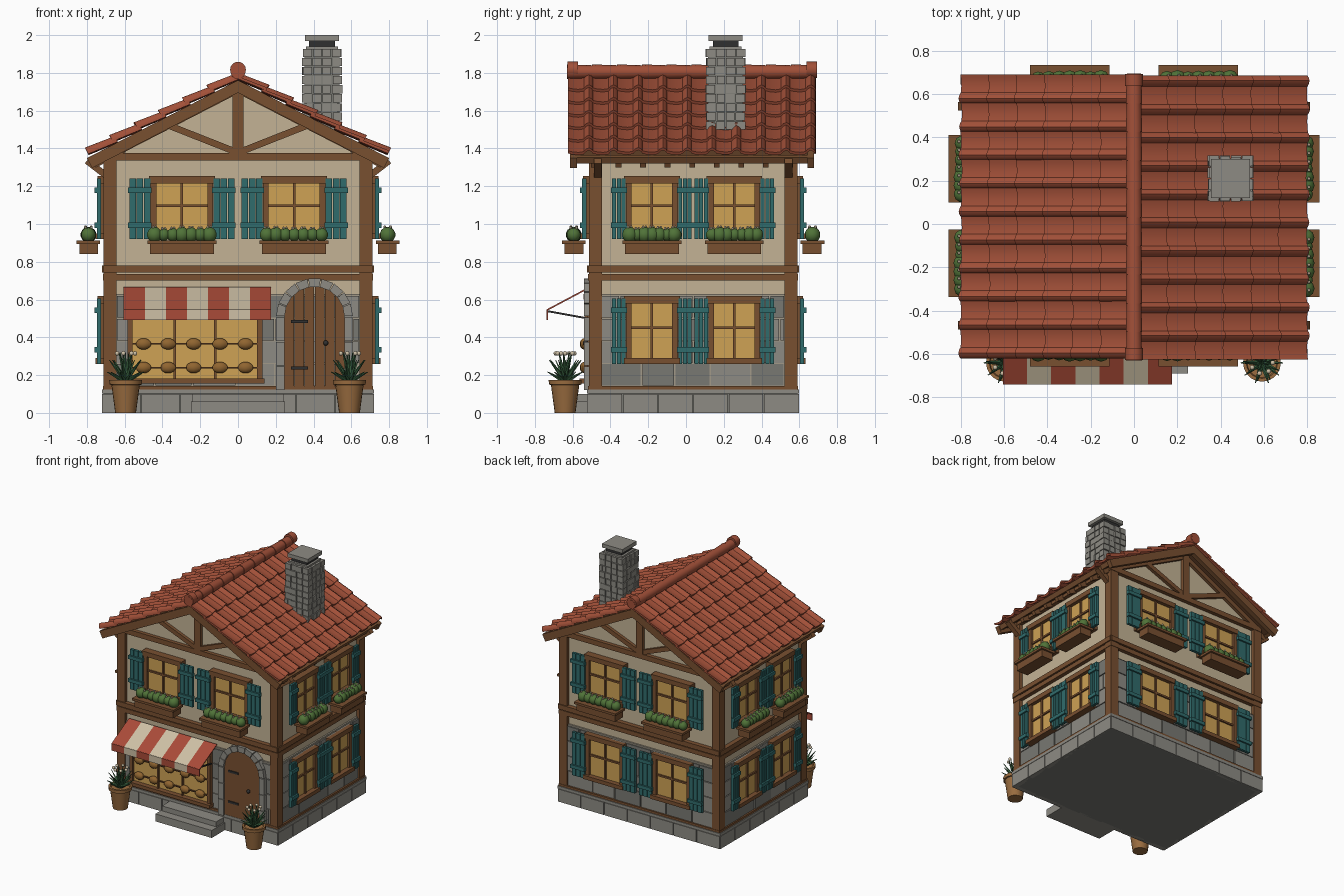
import bpy, bmesh, math, random
from mathutils import Matrix as Mx, Vector as V

if "Cube" in bpy.data.objects:
    bpy.data.objects.remove(bpy.data.objects["Cube"])
random.seed(4)
T, I = Mx.Translation, Mx.Identity(4)
COL = dict(wood=(.19, .08, .03), dark_wood=(.12, .05, .02), plaster=(.55, .45, .30), stone=(.27, .26, .23),
           stone_dark=(.19, .19, .17), mortar=(.36, .32, .25), roof=(.36, .08, .04), teal=(.03, .15, .15),
           glass=(.62, .36, .09), leaf=(.08, .17, .04), dark_leaf=(.04, .12, .05), cream=(.62, .53, .38),
           red=(.40, .07, .04), pot=(.32, .15, .05), bread=(.28, .13, .03), metal=(.03, .03, .03))
parts, mats = {}, {}
CY, HX, HY = .0375, .685, .525          # wall centre and half sizes


def get(name, mat, smooth=False):
    if name not in parts:
        parts[name] = (bmesh.new(), mat, smooth)
    return parts[name][0]


def box(name, mat, x0, x1, y0, y1, z0, z1, M=I):
    m = T(((x0 + x1) / 2, (y0 + y1) / 2, (z0 + z1) / 2)) @ Mx.Diagonal((x1 - x0, abs(y1 - y0), z1 - z0, 1))
    bmesh.ops.create_cube(get(name, mat), size=1, matrix=M @ m)


def bar(name, mat, p, q, h, d, M=I):
    p, q = V(p), V(q)
    r = (q - p).to_track_quat('X', 'Z').to_matrix().to_4x4()
    bmesh.ops.create_cube(get(name, mat), size=1,
                          matrix=M @ T((p + q) / 2) @ r @ Mx.Diagonal(((q - p).length, d, h, 1)))


def prism(name, mat, pts, y0, y1, M=I):
    bm = get(name, mat)
    a, b = [[bm.verts.new(M @ V((x, y, z))) for x, z in pts] for y in (y0, y1)]
    bm.faces.new(a)
    bm.faces.new(b[::-1])
    for i in range(len(a)):
        bm.faces.new((a[i - 1], a[i], b[i], b[i - 1]))


def ball(name, mat, c, r, M=I, s=(1, 1, 1), u=10, v=7):
    bmesh.ops.create_uvsphere(get(name, mat, True), u_segments=u, v_segments=v, radius=r,
                              matrix=M @ T(c) @ Mx.Diagonal((*s, 1)))


def lathe(name, mat, pts, pos, n=20):
    bm = get(name, mat, True)
    rings = [[bm.verts.new(V(pos) + V((r * math.cos(6.28319 * k / n), r * math.sin(6.28319 * k / n), z)))
              for k in range(n)] for r, z in pts]
    for a, b in zip(rings, rings[1:]):
        for k in range(n):
            bm.faces.new((a[k - 1], a[k], b[k], b[k - 1]))
    bm.faces.new(rings[0])
    bm.faces.new(rings[-1])


def wall(k):                            # wall frame: x to the right, -y outwards
    return T((0, CY, 0)) @ Mx.Rotation(k * math.pi / 2, 4, 'Z') @ T((0, -(HX if k % 2 else HY), 0))


def window(M, c, w, z0, z1, sw, flowers):
    h, f = w / 2, .03
    box("window_glass", 'glass', c - h + .01, c + h - .01, 0, -.03, z0, z1, M)
    for s in (-1, 1):
        x = c + s * (h - f / 2)
        box("window_frames", 'wood', x - f / 2, x + f / 2, 0, -.05, z0, z1, M)
        x = c + s * (h + sw / 2)
        for i in range(3):              # shutter planks and battens
            a = x - sw / 2 + i * sw / 3
            box("shutters", 'teal', a + .002, a + sw / 3 - .002, -.04, -.062, z0 - .01, z1 - .005, M)
        for z in (z0 + .05, z1 - .08):
            box("shutter_battens", 'teal', x - sw / 2 - .005, x + sw / 2 + .005, -.045, -.075, z, z + .028, M)
    box("window_frames", 'wood', c - h - .01, c + h + .01, 0, -.058, z1 - f, z1 + .008, M)
    box("window_frames", 'wood', c - h - .01, c + h + .01, 0, -.07, z0 - .01, z0 + .02, M)
    zm = (z0 + z1) / 2 + .01
    box("window_frames", 'wood', c - .007, c + .007, 0, -.042, z0, z1, M)
    box("window_frames", 'wood', c - h, c + h, 0, -.042, zm - .007, zm + .007, M)
    if flowers:
        h += .005
        box("flower_boxes", 'wood', c - h, c + h, -.055, -.155, .84, .90, M)
        box("flower_boxes", 'wood', c - h - .013, c + h + .013, -.045, -.17, .895, .913, M)
        for i in range(7):
            x = c - h + .025 + i * (2 * h - .05) / 6
            r = random.uniform(.033, .042)
            ball("box_plants", 'leaf', (x, -.107, .943), r, M)
            for o in (-.015, .015):
                ball("box_flowers", 'cream', (x + o / 2, -.107 + o, .943 + r), .008, M, u=6, v=4)


# House body with gables, plinth
prism("house_walls", 'plaster', [(-HX, .1), (HX, .1), (HX, 1.37), (0, 1.725), (-HX, 1.37)], CY - HY, CY + HY)
box("plinth", 'stone_dark', -.712, .712, CY - .553, CY + .553, 0, .115)

for k in range(4):
    M, half = wall(k), (HX, HY)[k % 2]
    # Plinth blocks and ground floor masonry
    n = 7 if k % 2 == 0 else 6
    for i in range(n):
        w = 2 * (half + .033) / n
        a = -half - .033 + i * w
        box("plinth_blocks", 'stone', a + .003, a + w - .003, 0, -.036, 0, .10, M)
    box("plinth_blocks", 'stone', -half - .036, half + .036, 0, -.036, .103, .125, M)
    box("ground_floor_mortar", 'mortar', -half, half, .01, -.012, .12, .63, M)
    for r in range(4):
        e, w = half - .04, 2 * (half - .04) / (n - 1)
        a = -e
        while a < e - .02:
            b = min(e, a + w * (.5 if a == -e and r % 2 else random.uniform(.9, 1.1)))
            d = random.random() < .4
            box("dark_stones" if d else "light_stones", 'stone_dark' if d else 'stone',
                a + .004, b - .004, 0, -random.uniform(.018, .024), .144 + r * .12, .258 + r * .12, M)
            a = b
    # Timber rails
    for z0, z1, o in ((.12, .142, .03), (.70, .735, .03), (.742, .78, .036), (1.335, 1.375, .03)):
        box("timber_rails", 'wood', -half - .028, half + .028, .01, -o, z0, z1, M)
    box("corner_posts", 'wood', -half - .027, -half + .042, .042, -.027, .125, 1.375, M)
    # Windows
    if k % 2:
        for c in (-.218, .218):
            c = c if k == 1 else -c
            window(M, c, .275, .93, 1.245, .075, True)
            window(M, c, .275, .27, .61, .075, False)
    else:
        for c in (-.297, .297):
            window(M, c, .33, .93, 1.245, .115, True)
            if k == 2:
                window(M, c, .33, .27, .61, .115, False)
        # Gable timbers
        box("gable_timbers", 'wood', -.028, .028, .01, -.03, 1.37, 1.72, M)
        for s in (-1, 1):
            bar("gable_timbers", 'wood', (s * .02, -.008, 1.385), (s * .40, -.008, 1.535), .035, .034, M)
            bar("gable_timbers", 'wood', (0, -.008, 1.71), (s * .69, -.008, 1.355), .035, .034, M)
            bar("eave_braces", 'wood', (s * .69, .02, 1.25), (s * .80, .02, 1.335), .035, .04, M)

# Roof: deck, rafters, barge boards, rolled tiles
ANG, L, ROWS, COLS = math.radians(27.3), .868, 6, 10
PROFILE = [(0, .010), (.15, .004), (.42, 0), (.64, .005), (.73, .020), (.85, .028), (.96, .020), (1.03, .006)]
for side in (0, math.pi):
    S = T((0, .0325, 1.757)) @ Mx.Rotation(side, 4, 'Z') @ Mx.Rotation(ANG, 4, 'Y')
    box("roof_deck", 'dark_wood', 0, L, -.64, .64, -.025, 0, S)
    box("eave_fascia", 'wood', L - .005, L + .022, -.645, .645, -.032, .004, S)
    for s in (-1, 1):
        box("barge_boards", 'wood', 0, L + .03, s * .628 - .018, s * .628 + .018, -.055, .004, S)
    for i in range(9):
        y = -.52 + i * .13
        box("rafter_tails", 'wood', .70, L + .012, y - .015, y + .015, -.062, -.022, S)
    bm, p, w = get("roof_tiles", 'roof', True), L / ROWS, 1.305 / COLS
    for r in range(ROWS):
        for c in range(COLS):
            y0, j = -.657 + c * w, random.uniform(-.003, .003)
            q = [[bm.verts.new(S @ V((x, y0 + t * w, h + z))) for t, h in PROFILE]
                 for x, z in ((r * p - .01, .012), ((r + 1) * p + .012 + j, .03),
                              ((r + 1) * p + .012 + j, .014), (r * p - .01, 0))]
            for i in range(4):
                for a in range(len(PROFILE) - 1):
                    bm.faces.new((q[i - 1][a], q[i - 1][a + 1], q[i][a + 1], q[i][a]))
            bm.faces.new([q[i][0] for i in range(4)])
            bm.faces.new([q[i][-1] for i in range(4)])
for i in range(10):                     # ridge caps
    bmesh.ops.create_cone(get("ridge_caps", 'roof', True), cap_ends=True, segments=14, radius1=.034, radius2=.039,
                          depth=.138, matrix=T((0, -.56 + i * .1317, 1.806)) @ Mx.Rotation(math.pi / 2, 4, 'X'))
for y in (-.60, .665):
    bmesh.ops.create_cone(get("ridge_ends", 'roof', True), cap_ends=True, segments=16, radius1=.042, radius2=.042,
                          depth=.055, matrix=T((0, y, 1.817)) @ Mx.Rotation(math.pi / 2, 4, 'X'))

# Chimney
C = T((.445, .21, 0))
box("chimney_core", 'stone_dark', -.093, .093, -.093, .093, 1.45, 1.925, C)
for r in range(9):
    for k in range(4):
        R = C @ Mx.Rotation(k * math.pi / 2, 4, 'Z')
        e = .108 if (r + k) % 2 else .098
        for i in range(4):
            a = -e + i * e / 2
            box("chimney_bricks", 'stone', a + .003, a + e / 2 - .003, -.08, -random.uniform(.099, .107),
                1.50 + r * .048, 1.543 + r * .048, R)
box("chimney_slab", 'stone', -.085, .085, -.085, .085, 1.925, 1.94, C)
box("chimney_vent", 'metal', -.068, .068, -.068, .068, 1.94, 1.97, C)
box("chimney_cap", 'stone', -.09, .09, -.09, .09, 1.97, 2.0, C)

# Door with stone arch
F, dx, sp = wall(0), .405, .51
for i in range(6):
    a, b = -.16 + i * .32 / 6 + .0015, -.16 + (i + 1) * .32 / 6 - .0015
    top = [(dx + x, sp + math.sqrt(max(0, .0256 - x * x))) for x in (b, (2 * b + a) / 3, (b + 2 * a) / 3, a)]
    prism("door_planks", 'wood', [(dx + a, .12), (dx + b, .12)] + top, 0, -.034, F)
for i in range(9):
    a, b = math.pi * i / 9 + .012, math.pi * (i + 1) / 9 - .012
    prism("door_arch", 'stone', [(dx + r * math.cos(t), sp + r * math.sin(t))
          for r, t in ((.158, a), (.203, a), (.203, b), (.158, b))], 0, -.052, F)
for s in (-1, 1):
    for i in range(3):
        x = dx + s * .1805
        box("door_jambs", 'stone', x - .0225, x + .0225, 0, -.052, .12 + i * .13, .246 + i * .13, F)
for z in (.23, .475):
    box("door_hinges", 'metal', .28, .37, -.03, -.042, z, z + .016, F)
ball("door_knob", 'metal', (.465, -.045, .37), .014, F)

# Shop window with loaves
box("shop_glass", 'glass', -.57, .12, 0, -.034, .16, .60, F)
for x in (-.572, -.335, -.12, .115):
    e = .014 if abs(x) in (.572, .115) else .006
    box("shop_frame", 'wood', x - e, x + e, 0, -.05, .16, .62, F)
box("shop_frame", 'wood', -.586, .129, 0, -.055, .60, .63, F)
box("shop_sill", 'wood', -.60, .14, 0, -.075, .155, .182, F)
for z in (.365, .24):
    box("shop_shelves", 'dark_wood', -.56, .11, -.03, -.045, z - .004, z + .004, F)
    for x in (-.5, -.37, -.235, -.095, .04):
        ball("loaves", 'bread', (x, -.05, z), .042, F, s=(1, .6, .72))

# Striped awning with arms
for i in range(7):
    x, name, mat = -.605 + (i + .5) * .1115, *(("awning_cream", 'cream') if i % 2 else ("awning_red", 'red'))
    bar(name, mat, (x, -.515, .662), (x, -.735, .545), .008, .1115)
    box(name, mat, x - .0557, x + .0557, -.739, -.731, .492, .547)
for x in (-.56, .13):
    bar("awning_arms", 'metal', (x, -.73, .538), (x, -.52, .50), .01, .01)

# Entrance steps
box("lower_step", 'stone', -.25, .25, -.69, -.50, 0, .06)
box("upper_step", 'stone', -.24, .24, -.62, -.50, .06, .10)

# Potted plants
for px in (-.595, .59):
    P = (px, -.64, 0)
    lathe("flower_pots", 'pot', [(.055, 0), (.075, .148), (.086, .15), (.087, .175), (.072, .175), (.068, .16)], P)
    for tier, (n, tilt, ln) in enumerate(((10, 62, .11), (9, 38, .14), (7, 14, .15))):
        for i in range(n):
            t, e = 6.28319 * (i + tier * .4) / n, math.radians(tilt)
            d = V((math.cos(t) * math.sin(e), math.sin(t) * math.sin(e), math.cos(e)))
            base = V(P) + V((0, 0, .165 + tier * .005)) + d * ln / 2
            bmesh.ops.create_cone(get("pot_leaves", 'dark_leaf'), cap_ends=True, segments=4, radius1=.014, radius2=.002,
                                  depth=ln, matrix=T(base) @ d.to_track_quat('Z', 'Y').to_matrix().to_4x4())
    for i in range(7):
        t = 6.28319 * i / 7
        ball("pot_flowers", 'cream', (px + .05 * math.cos(t), -.64 + .05 * math.sin(t), .315), .012, u=8, v=5)

# Turn the collected parts into objects
for name, (bm, mat, smooth) in parts.items():
    bmesh.ops.recalc_face_normals(bm, faces=bm.faces[:])
    me = bpy.data.meshes.new(name)
    bm.to_mesh(me)
    bm.free()
    if mat not in mats:
        mats[mat] = bpy.data.materials.new(mat)
        mats[mat].diffuse_color = (*COL[mat], 1)
    me.materials.append(mats[mat])
    ob = bpy.data.objects.new(name, me)
    bpy.context.collection.objects.link(ob)
    if smooth:
        bpy.ops.object.select_all(action='DESELECT')
        ob.select_set(True)
        bpy.context.view_layer.objects.active = ob
        bpy.ops.object.shade_smooth_by_angle(angle=math.radians(40))

for m in bpy.data.materials:
    if m.users and not m.is_grease_pencil:
        m.use_nodes = True
        m.node_tree.nodes["Principled BSDF"].inputs["Base Color"].default_value = m.diffuse_color
